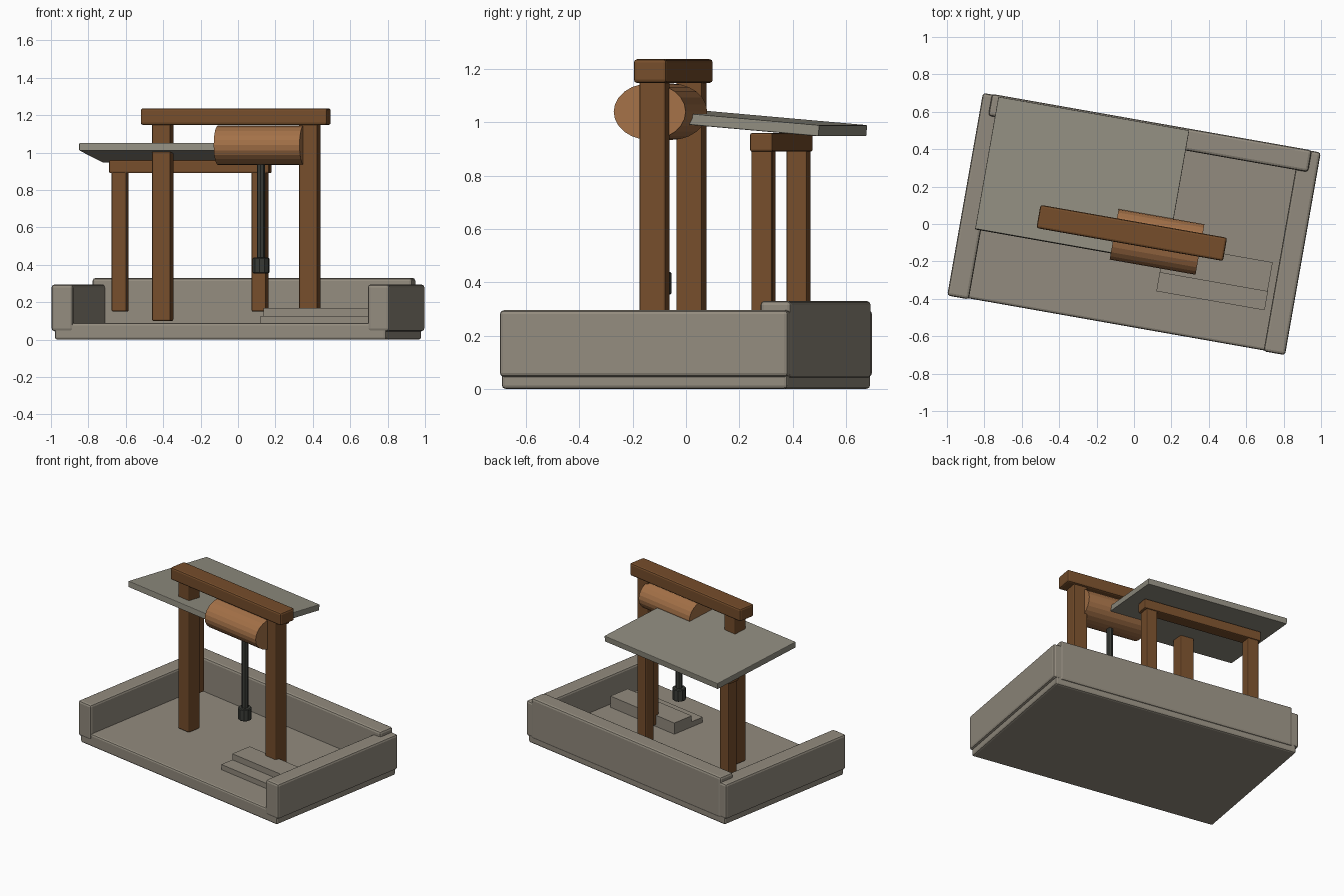
import bpy, bmesh, math
from mathutils import Matrix

if "Cube" in bpy.data.objects:
    bpy.data.objects.remove(bpy.data.objects["Cube"])

TURN = Matrix.Rotation(math.radians(-10), 4, 'Z')  # whole structure is turned


def material(name, rgb):
    m = bpy.data.materials.new(name)
    m.diffuse_color = (*rgb, 1)
    m.use_nodes = True
    m.node_tree.nodes["Principled BSDF"].inputs["Base Color"].default_value = m.diffuse_color
    return m


STONE = material("grey_stone", (0.29, 0.26, 0.21))
SLATE = material("roof_slate", (0.28, 0.265, 0.215))
WOOD = material("dark_wood", (0.18, 0.075, 0.024))
LOG = material("light_wood", (0.37, 0.165, 0.064))
IRON = material("dark_iron", (0.042, 0.045, 0.038))


def finish(name, bm, mat, local):
    mesh = bpy.data.meshes.new(name)
    bm.to_mesh(mesh)
    bm.free()
    mesh.materials.append(mat)
    ob = bpy.data.objects.new(name, mesh)
    ob.matrix_world = TURN @ local
    bpy.context.collection.objects.link(ob)
    return ob


def box(name, mat, x, y, z, bevel=0.0, tilt=0.0):
    """Box from (low, high) ranges, optionally tilted about its long axis."""
    size = [r[1] - r[0] for r in (x, y, z)]
    mid = [(r[0] + r[1]) / 2 for r in (x, y, z)]
    bm = bmesh.new()
    bmesh.ops.create_cube(bm, size=1)
    bmesh.ops.scale(bm, vec=size, verts=bm.verts)
    ob = finish(name, bm, mat,
                Matrix.Translation(mid) @ Matrix.Rotation(math.radians(tilt), 4, 'X'))
    if bevel:
        mod = ob.modifiers.new("Bevel", 'BEVEL')
        mod.width = bevel
        mod.segments = 2
    return ob


def cylinder(name, mat, mid, radii, length, sides, along_x=False):
    bm = bmesh.new()
    bmesh.ops.create_cone(bm, cap_ends=True, segments=sides,
                          radius1=1, radius2=1, depth=length)
    bmesh.ops.scale(bm, vec=(radii[0], radii[1], 1), verts=bm.verts)
    rot = Matrix.Rotation(math.pi / 2, 4, 'Y') if along_x else Matrix()
    return finish(name, bm, mat, Matrix.Translation(mid) @ rot)


def post(name, x, y, width, z):
    h = width / 2
    box(name, WOOD, (x - h, x + h), (y - h, y + h), z, 0.008)


# Floor slab and surrounding walls
box("floor_slab", STONE, (-0.90, 0.90), (-0.545, 0.545), (0, 0.09), 0.013)
box("back_wall", STONE, (-0.868, 0.868), (0.435, 0.553), (0.04, 0.33), 0.015)
box("left_wall", STONE, (-0.917, -0.80), (-0.55, 0.55), (0.045, 0.295), 0.015)
box("right_wall", STONE, (0.80, 0.917), (-0.55, 0.55), (0.045, 0.295), 0.015)

# Steps
box("lower_step", STONE, (0.18, 0.768), (-0.333, -0.225), (0.08, 0.127))
box("upper_step", STONE, (0.18, 0.766), (-0.232, -0.073), (0.08, 0.17))

# Main frame
for side, x in (("left", -0.40), ("right", 0.398)):
    post(side + "_main_post", x, -0.05, 0.10, (0.10, 1.16))
box("main_beam", WOOD, (-0.51, 0.503), (-0.112, 0.014), (1.148, 1.237), 0.012)

# Rear roof support
for side, x in (("left", -0.694), ("right", 0.065)):
    post(side + "_rear_post", x, 0.306, 0.08, (0.15, 0.90))
box("rear_beam", WOOD, (-0.748, 0.122), (0.264, 0.352), (0.89, 0.96), 0.008)

# Sloping roof panel
box("roof_panel", SLATE, (-0.832, 0.204), (-0.176, 0.544), (0.979, 1.021), 0.004, -5)

# Winding drum, rope and hanging weight
cylinder("drum", LOG, (0.138, -0.073, 1.04), (0.106, 0.137), 0.466, 24, True)
cylinder("rope", IRON, (0.138, -0.075, 0.70), (0.022, 0.022), 0.56, 8)
weight = cylinder("weight", IRON, (0.138, -0.075, 0.396), (0.045, 0.045), 0.085, 10)
rim = weight.modifiers.new("Bevel", 'BEVEL')
rim.width = 0.005
rim.segments = 1
rim.angle_limit = math.radians(60)
